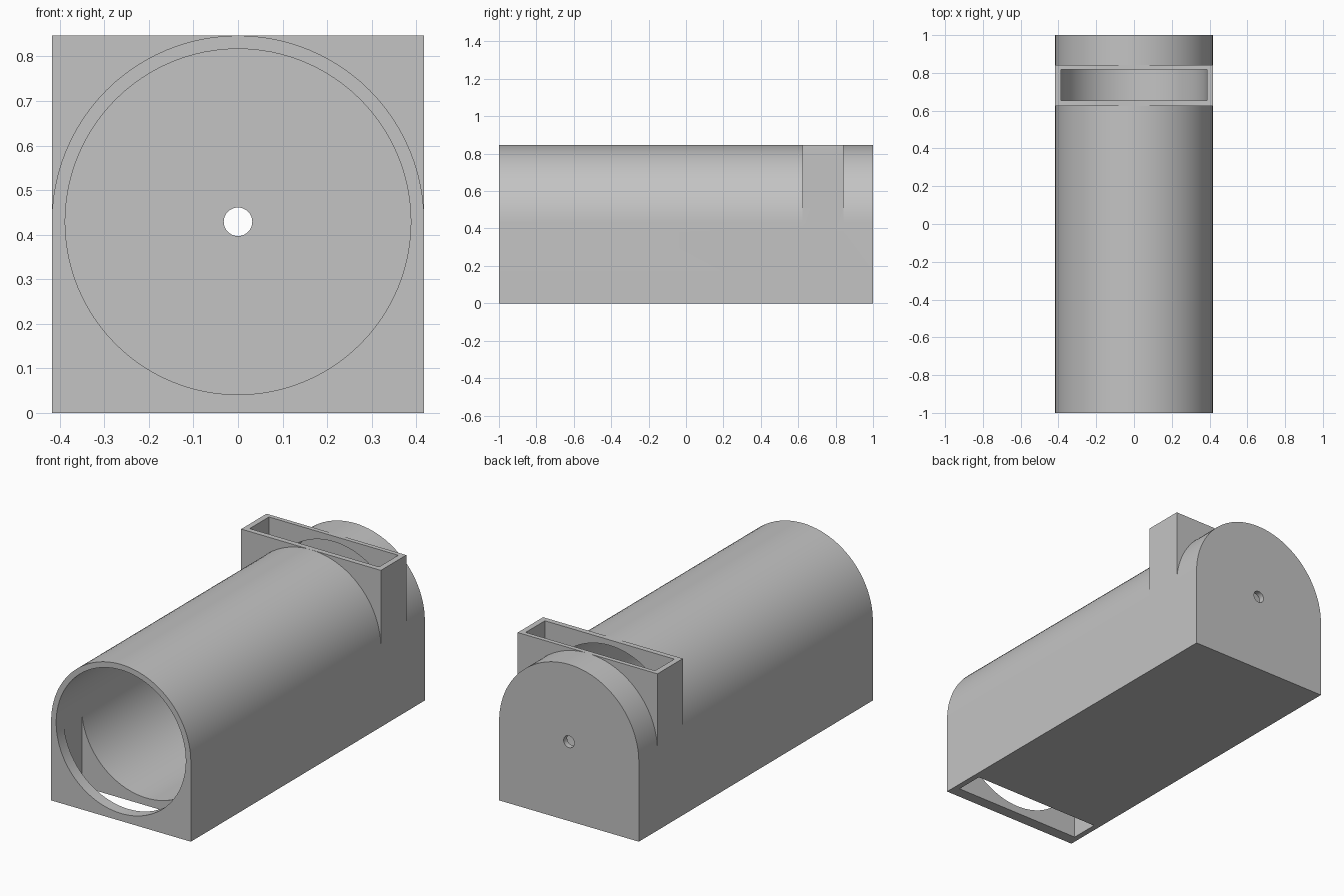
import bpy, bmesh, math

if "Cube" in bpy.data.objects:
    bpy.data.objects.remove(bpy.data.objects["Cube"])

HALF, AXIS, BORE = 0.418, 0.429, 0.388   # half width, bore axis height, bore radius
TOP = AXIS + HALF

grey = bpy.data.materials.new("plain grey")
grey.use_nodes = True
grey.diffuse_color = (0.55, 0.55, 0.55, 1)
grey.node_tree.nodes["Principled BSDF"].inputs["Base Color"].default_value = grey.diffuse_color


def extrude(name, profile, y0, y1):
    """Solid made by sweeping an (x, z) outline along y."""
    bm = bmesh.new()
    face = bm.faces.new([bm.verts.new((x, y0, z)) for x, z in profile])
    swept = bmesh.ops.extrude_face_region(bm, geom=[face])["geom"]
    for v in swept:
        if isinstance(v, bmesh.types.BMVert):
            v.co.y = y1
    bmesh.ops.recalc_face_normals(bm, faces=bm.faces)
    mesh = bpy.data.meshes.new(name)
    bm.to_mesh(mesh)
    bm.free()
    mesh.materials.append(grey)
    obj = bpy.data.objects.new(name, mesh)
    bpy.context.collection.objects.link(obj)
    return obj


def arc(radius, sweep, steps):
    return [(radius * math.cos(sweep * i / steps), AXIS + radius * math.sin(sweep * i / steps))
            for i in range(steps)]


def rect(half, z0, z1):
    return [(-half, z0), (half, z0), (half, z1), (-half, z1)]


def combine(target, tool, operation):
    mod = target.modifiers.new(tool.name, "BOOLEAN")
    mod.operation, mod.solver, mod.object = operation, "EXACT", tool
    bpy.context.view_layer.objects.active = target
    bpy.ops.object.modifier_apply(modifier=mod.name)
    bpy.data.objects.remove(tool)


# Arched housing with a flat base
arch = arc(HALF, math.pi, 48) + [(-HALF, AXIS), (-HALF, 0), (HALF, 0)]
housing = extrude("housing", arch, -1, 1)

# Square collar around the top slot
combine(housing, extrude("collar", rect(HALF, 0.2, TOP), 0.624, 0.841), "UNION")

# Bore open at the front, with a small hole through the back wall
combine(housing, extrude("bore", arc(BORE, 2 * math.pi, 96), -1.1, 0.97), "DIFFERENCE")
combine(housing, extrude("back_hole", arc(0.032, 2 * math.pi, 32), 0.9, 1.1), "DIFFERENCE")

# Top slot at the back and bottom slot at the front
SLOT = BORE - 0.001
combine(housing, extrude("top_slot", rect(SLOT, AXIS, 1), 0.653, 0.817), "DIFFERENCE")
combine(housing, extrude("bottom_slot", rect(SLOT, -0.1, AXIS), -0.937, -0.782), "DIFFERENCE")

# Smooth curved walls, sharp corners
bpy.ops.object.select_all(action="DESELECT")
housing.select_set(True)
bpy.context.view_layer.objects.active = housing
bpy.ops.object.shade_smooth_by_angle(angle=math.radians(30))
